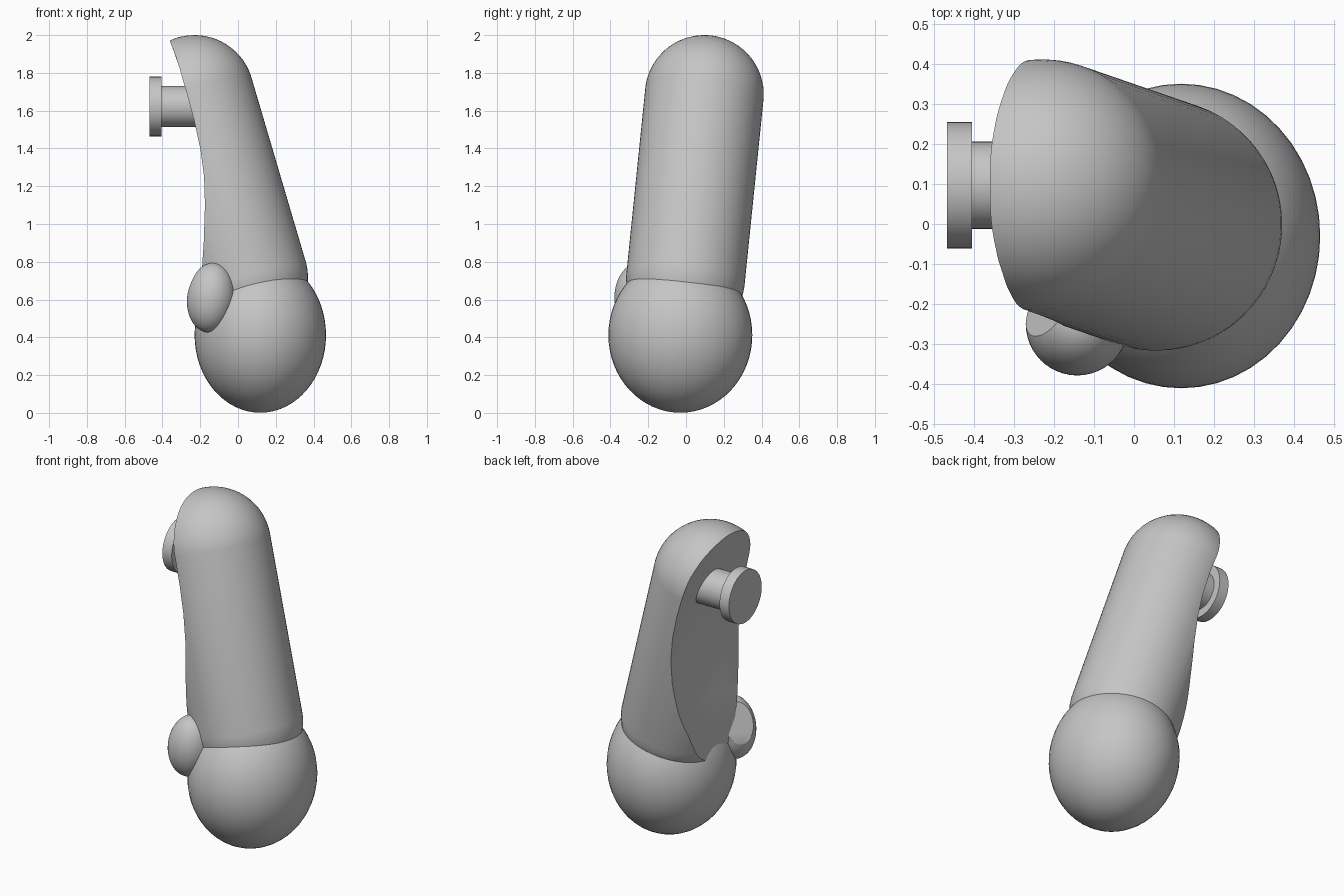
import bpy, bmesh, math
from mathutils import Vector, Matrix

cube = bpy.data.objects.get("Cube")
if cube:
    bpy.data.objects.remove(cube)

grey = bpy.data.materials.new("light grey")
grey.use_nodes = True
GREY = (0.56, 0.56, 0.56, 1)
grey.diffuse_color = GREY
grey.node_tree.nodes["Principled BSDF"].inputs["Base Color"].default_value = GREY


def add_part(name, bm):
    bmesh.ops.recalc_face_normals(bm, faces=bm.faces)
    mesh = bpy.data.meshes.new(name)
    bm.to_mesh(mesh)
    bm.free()
    mesh.materials.append(grey)
    obj = bpy.data.objects.new(name, mesh)
    bpy.context.collection.objects.link(obj)
    return obj


def activate(obj):
    bpy.ops.object.select_all(action='DESELECT')
    obj.select_set(True)
    bpy.context.view_layer.objects.active = obj


def smooth(obj):
    activate(obj)
    bpy.ops.object.shade_smooth_by_angle(angle=math.radians(30))


def ellipsoid(center, radii, lean=0):
    bm = bmesh.new()
    bmesh.ops.create_uvsphere(bm, u_segments=48, v_segments=32, radius=1)
    bm.transform(Matrix.Translation(center) @ Matrix.Rotation(lean, 4, 'Y')
                 @ Matrix.Diagonal((*radii, 1)))
    return bm


# Sleeve: a leaning capsule, stretched between wrist and shoulder
wrist, shoulder = Vector((0.056, -0.002, 0.715)), Vector((-0.23, 0.097, 1.685))
axis = shoulder - wrist
bm = bmesh.new()
bmesh.ops.create_uvsphere(bm, u_segments=64, v_segments=33, radius=0.315)
for v in bm.verts:
    if v.co.z > 0:
        v.co.z += axis.length
bm.transform(Matrix.Translation(wrist) @ axis.to_track_quat('Z', 'Y').to_matrix().to_4x4())
sleeve = add_part("sleeve", bm)

# Cutter: gently curved wall that hollows the inner side of the sleeve
control = [(-0.375, 2.04), (-0.358, 1.96), (-0.31, 1.8), (-0.24, 1.55), (-0.205, 1.4),
           (-0.185, 1.25), (-0.18, 1.1), (-0.185, 0.9), (-0.195, 0.75), (-0.21, 0.3)]
bm = bmesh.new()
outline = [(-1, 2.04)] + control + [(-1, 0.3)]
face = bm.faces.new([bm.verts.new((x, -1, z)) for x, z in outline])
side = bmesh.ops.extrude_face_region(bm, geom=[face])
bmesh.ops.translate(bm, vec=(0, 2, 0),
                    verts=[g for g in side["geom"] if isinstance(g, bmesh.types.BMVert)])
for i in range(-3, 7):
    bmesh.ops.bisect_plane(bm, geom=bm.verts[:] + bm.edges[:] + bm.faces[:],
                           plane_co=(0, i * 0.08, 0), plane_no=(0, 1, 0))
# Dish the wall, deepest a little behind the middle
for v in bm.verts:
    if v.co.x > -0.9:
        across = max(0, 1 - ((v.co.y - 0.12) / 0.38) ** 2)
        along = max(0, 1 - ((v.co.z - 1.3) / 0.65) ** 2)
        v.co.x += 0.055 * across * along
cutter = add_part("sleeve_cutter", bm)
cutter.hide_render = True
activate(sleeve)
cut = sleeve.modifiers.new("inner cut", 'BOOLEAN')
cut.operation, cut.solver, cut.object = 'DIFFERENCE', 'EXACT', cutter
bpy.ops.object.modifier_apply(modifier=cut.name)
bpy.data.objects.remove(cutter)
smooth(sleeve)

# Hand
smooth(add_part("hand", ellipsoid((0.118, -0.03, 0.412), (0.348, 0.381, 0.411))))

# Thumb, trimmed flat on its inner side
bm = ellipsoid((-0.142, -0.25, 0.61), (0.128, 0.129, 0.185), 0.12)
trim = bmesh.ops.bisect_plane(bm, geom=bm.verts[:] + bm.edges[:] + bm.faces[:],
                              plane_co=(-0.233, -0.24, 0.67),
                              plane_no=(-0.8, 0.48, 0.35), clear_outer=True)
bmesh.ops.contextual_create(bm, geom=[g for g in trim["geom_cut"]
                                      if isinstance(g, bmesh.types.BMEdge)])
smooth(add_part("thumb", bm))

# Shoulder peg: shaft and end disc lying along x
for name, radius, x0, x1 in (("peg_shaft", 0.109, -0.41, -0.14),
                             ("peg_disc", 0.158, -0.468, -0.405)):
    bm = bmesh.new()
    bmesh.ops.create_cone(bm, cap_ends=True, segments=48, radius1=radius,
                          radius2=radius, depth=x1 - x0)
    bm.transform(Matrix.Translation(((x0 + x1) / 2, 0.097, 1.622))
                 @ Matrix.Rotation(math.pi / 2, 4, 'Y'))
    smooth(add_part(name, bm))
